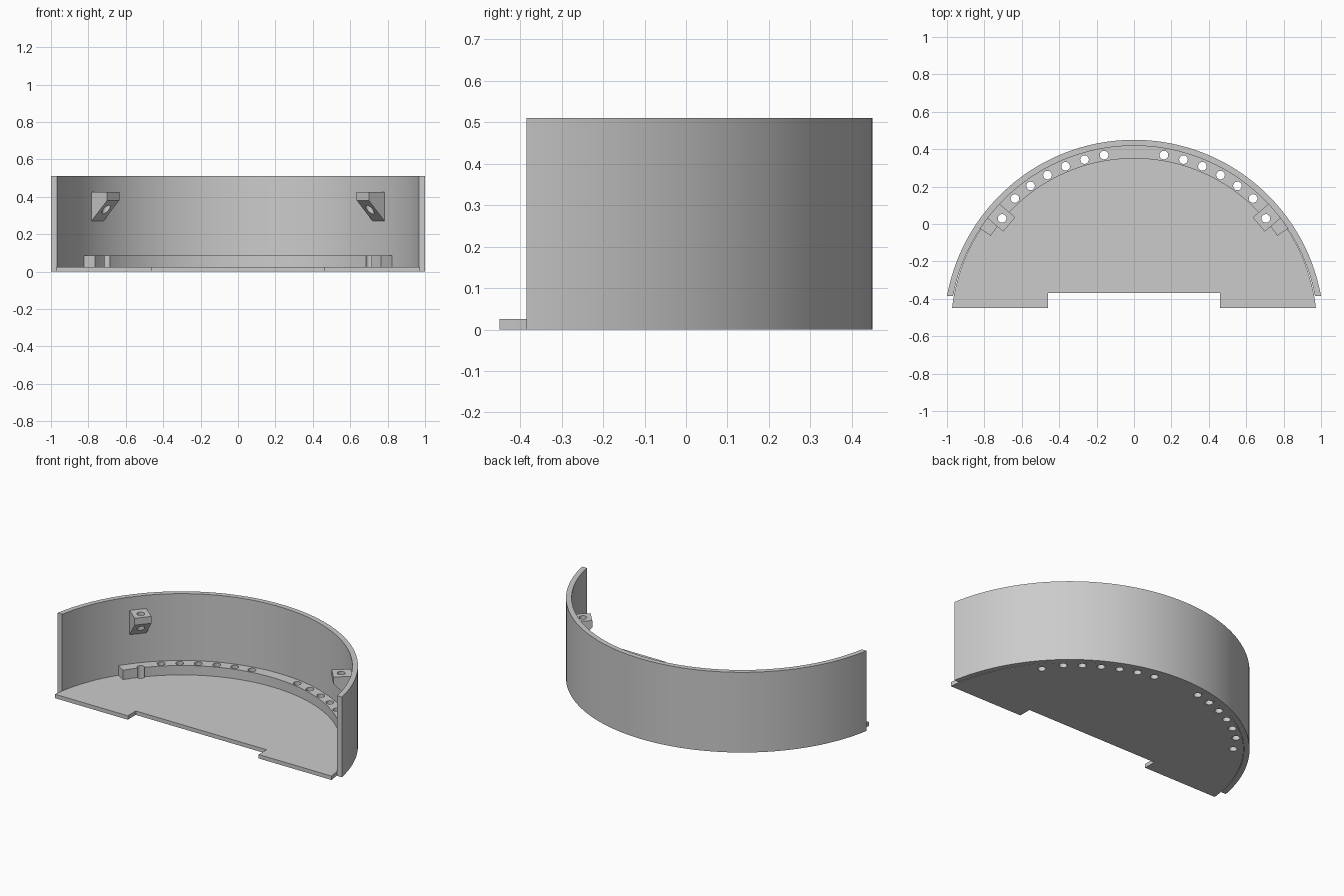
import bpy
import bmesh
from math import asin, acos, cos, sin, radians, pi
from mathutils import Matrix, Vector

cube = bpy.data.objects.get("Cube")
if cube:
    bpy.data.objects.remove(cube, do_unlink=True)

CENTRE_Y = -0.566          # centre of the curved wall
OUTER, INNER = 1.016, 0.984
FRONT_Y = -0.385           # where the wall is cut off
BRACKET_ANGLE = radians(40.2)
BRACKET_HOLE_R = 0.923

grey = bpy.data.materials.new("light_grey")
grey.use_nodes = True
grey.diffuse_color = (0.6, 0.6, 0.6, 1)
bsdf = next(n for n in grey.node_tree.nodes if n.type == "BSDF_PRINCIPLED")
bsdf.inputs["Base Color"].default_value = (0.6, 0.6, 0.6, 1)


def arc(radius, start, end, centre_y=CENTRE_Y, steps=96):
    return [(radius * cos(start + (end - start) * i / steps),
             centre_y + radius * sin(start + (end - start) * i / steps))
            for i in range(steps + 1)]


def prism(name, outline, low, high, matrix=None):
    """Extrude a flat outline from low to high, then place it."""
    bm = bmesh.new()
    face = bm.faces.new([bm.verts.new((x, y, low)) for x, y in outline])
    top = bmesh.ops.extrude_face_region(bm, geom=[face])["geom"]
    verts = [v for v in top if isinstance(v, bmesh.types.BMVert)]
    bmesh.ops.translate(bm, verts=verts, vec=(0, 0, high - low))
    if matrix:
        bm.transform(matrix)
    bmesh.ops.recalc_face_normals(bm, faces=bm.faces)
    mesh = bpy.data.meshes.new(name)
    bm.to_mesh(mesh)
    bm.free()
    mesh.materials.append(grey)
    obj = bpy.data.objects.new(name, mesh)
    bpy.context.collection.objects.link(obj)
    return obj


# Curved wall, with ends cut parallel to the front
a = asin((FRONT_Y - CENTRE_Y) / OUTER)
b = asin((FRONT_Y - CENTRE_Y) / INNER)
wall = prism("curved_wall", arc(OUTER, a, pi - a) + arc(INNER, pi - b, b), 0, 0.51)

# Base plate with a shallow notch in its front edge
plate_r, plate_y, plate_front = 0.979, -0.561, -0.45
a = asin((plate_front - plate_y) / plate_r)
notch = [(-0.46, plate_front), (-0.46, -0.37), (0.46, -0.37), (0.46, plate_front)]
plate = prism("base_plate", arc(plate_r, a, pi - a, plate_y) + notch, 0, 0.025)

# Raised ledge along the inside of the wall
a = radians(33.3)
ledge = prism("drilled_ledge", arc(0.99, a, pi - a) + arc(0.916, pi - a, a), 0.025, 0.085)

# Wedge brackets high on the wall: side profile is (radius, height)
profile = [(0.873, 0.425), (0.995, 0.425), (0.995, 0.259), (0.873, 0.381)]
brackets = []
for name, angle in (("left_bracket", BRACKET_ANGLE), ("right_bracket", pi - BRACKET_ANGLE)):
    radial = Vector((cos(angle), sin(angle), 0))
    across = Vector((sin(angle), -cos(angle), 0))
    place = Matrix((radial, (0, 0, 1), across)).transposed().to_4x4()
    place.translation = (0, CENTRE_Y, 0)
    brackets.append(prism(name, profile, -0.05, 0.05, place))

# Vertical holes: a row of six on each side plus one under each bracket
holes = [(0.948, radians(80.3 - 6.5 * i)) for i in range(6)]
holes.append((BRACKET_HOLE_R, BRACKET_ANGLE))
bm = bmesh.new()
for radius, angle in holes:
    for side in (1, -1):
        spot = Matrix.Translation((side * radius * cos(angle),
                                   CENTRE_Y + radius * sin(angle), 0.25))
        bmesh.ops.create_cone(bm, cap_ends=True, segments=28, radius1=0.023,
                              radius2=0.023, depth=0.8, matrix=spot)
mesh = bpy.data.meshes.new("hole_cutter")
bm.to_mesh(mesh)
bm.free()
mesh.materials.append(grey)
cutter = bpy.data.objects.new("hole_cutter", mesh)
cutter.hide_render = True
bpy.context.collection.objects.link(cutter)

for obj in [plate, ledge] + brackets:
    mod = obj.modifiers.new("holes", "BOOLEAN")
    mod.operation = "DIFFERENCE"
    mod.solver = "EXACT"
    mod.object = cutter
    bpy.context.view_layer.objects.active = obj
    bpy.ops.object.modifier_apply(modifier=mod.name)
bpy.data.objects.remove(cutter, do_unlink=True)

# Smooth the curved faces, keep the edges crisp
bpy.ops.object.select_all(action="DESELECT")
for obj in [wall, plate, ledge] + brackets:
    obj.select_set(True)
bpy.context.view_layer.objects.active = wall
bpy.ops.object.shade_smooth_by_angle(angle=radians(30))
